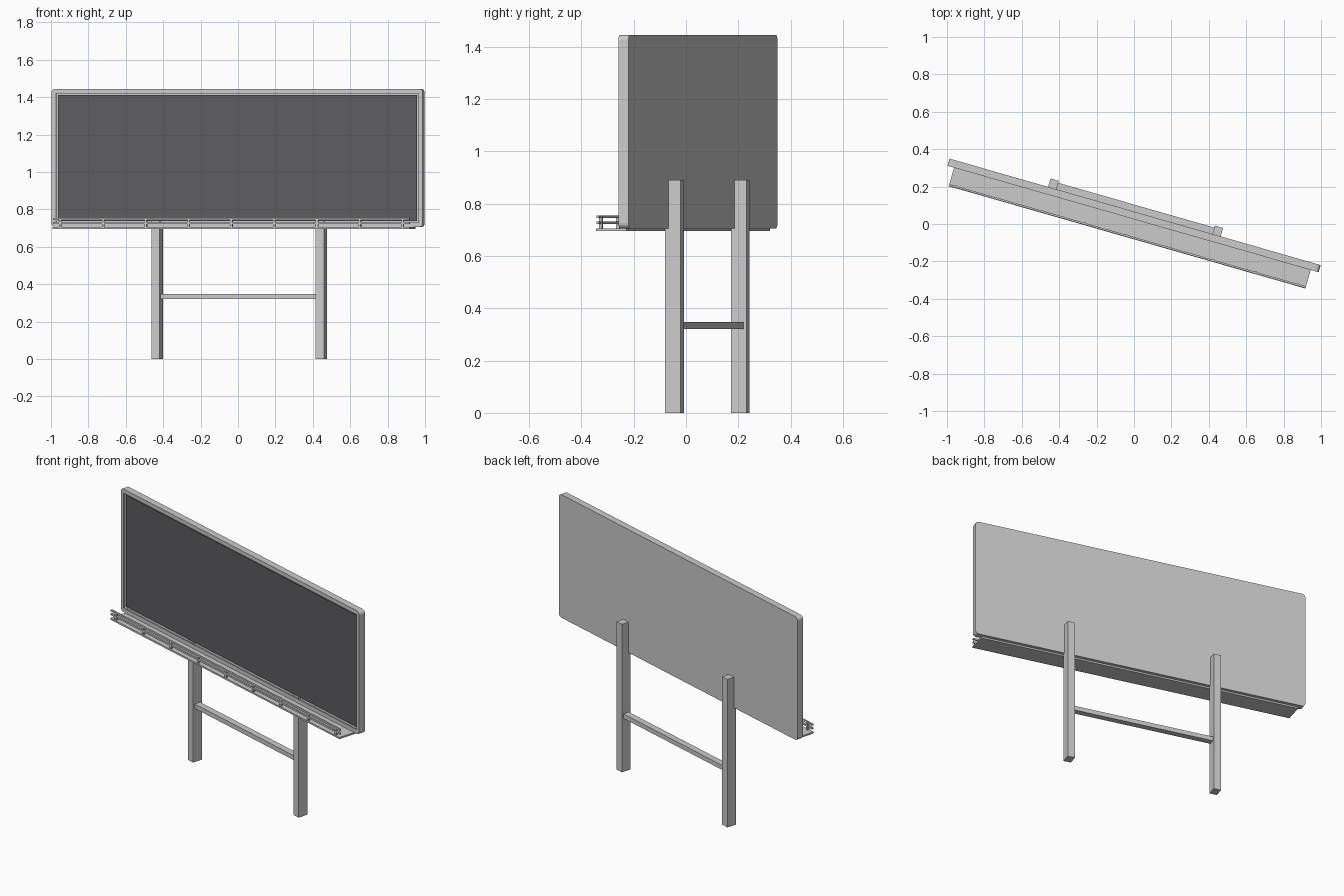
import bpy, bmesh
from math import radians
from mathutils import Matrix, Vector

if "Cube" in bpy.data.objects:
    bpy.data.objects.remove(bpy.data.objects["Cube"])

# Everything is built square-on, then turned together about z
TURN = Matrix.Rotation(radians(-16), 4, 'Z')


def finish(bm, name):
    bmesh.ops.recalc_face_normals(bm, faces=bm.faces)
    mesh = bpy.data.meshes.new(name)
    bm.to_mesh(mesh)
    bm.free()
    obj = bpy.data.objects.new(name, mesh)
    bpy.context.collection.objects.link(obj)
    obj.matrix_world = TURN
    return obj


def box_bm(x, y, z):
    bm = bmesh.new()
    bmesh.ops.create_cube(bm, size=1)
    size = Vector((x[1] - x[0], y[1] - y[0], z[1] - z[0]))
    mid = Vector((x[0] + x[1], y[0] + y[1], z[0] + z[1])) / 2
    bmesh.ops.transform(bm, verts=bm.verts,
                        matrix=Matrix.Translation(mid) @ Matrix.Diagonal((*size, 1)))
    return bm


def box(name, x, y, z):
    return finish(box_bm(x, y, z), name)


# Board casing: box with rounded corners and a recessed front
BX, BY, BZ = (-1.044, 1.02), (0.024, 0.064), (0.705, 1.445)
BORDER, RECESS = 0.034, 0.008
bm = box_bm(BX, BY, BZ)
corners = [e for e in bm.edges if abs(e.verts[0].co.y - e.verts[1].co.y) > 0.01]
front = min(bm.faces, key=lambda f: f.calc_center_median().y)
bmesh.ops.inset_region(bm, faces=[front], thickness=BORDER)
wall = bmesh.ops.extrude_discrete_faces(bm, faces=[front])['faces'][0]
bmesh.ops.translate(bm, verts=wall.verts, vec=(0, RECESS, 0))
bmesh.ops.delete(bm, geom=[wall], context='FACES_ONLY')
bmesh.ops.bevel(bm, geom=corners, offset=0.02, segments=4, profile=0.5, affect='EDGES')
finish(bm, "board_frame")

# Dark writing panel at the bottom of the recess
panel = box("writing_panel", (BX[0] + BORDER, BX[1] - BORDER),
            (BY[0] + RECESS, BY[0] + RECESS + 0.004),
            (BZ[0] + BORDER, BZ[1] - BORDER))
dark = bpy.data.materials.new("dark_panel")
dark.diffuse_color = (0.11, 0.11, 0.12, 1)
dark.use_nodes = True
dark.node_tree.nodes["Principled BSDF"].inputs["Base Color"].default_value = dark.diffuse_color
panel.data.materials.append(dark)

# Ledge under the board
TX = (-1.008, 0.976)
box("tray_shelf", TX, (-0.079, 0.044), (0.695, 0.705))

# Guard rail along the front of the ledge
for name, z in (("lower_rail", 0.722), ("upper_rail", 0.744)):
    box(name, TX, (-0.077, -0.067), (z, z + 0.010))
for i in range(9):
    x = -0.968 + 0.238 * i
    box(f"rail_post_{i + 1}", (x - 0.006, x + 0.006), (-0.076, -0.064), (0.705, 0.752))

# Two legs fixed to the back, joined by a crossbar
for name, x in (("left_leg", -0.473), ("right_leg", 0.441)):
    box(name, (x - 0.023, x + 0.023), (0.05, 0.111), (0, 0.89))
box("crossbar", (-0.452, 0.42), (0.062, 0.1), (0.321, 0.348))
